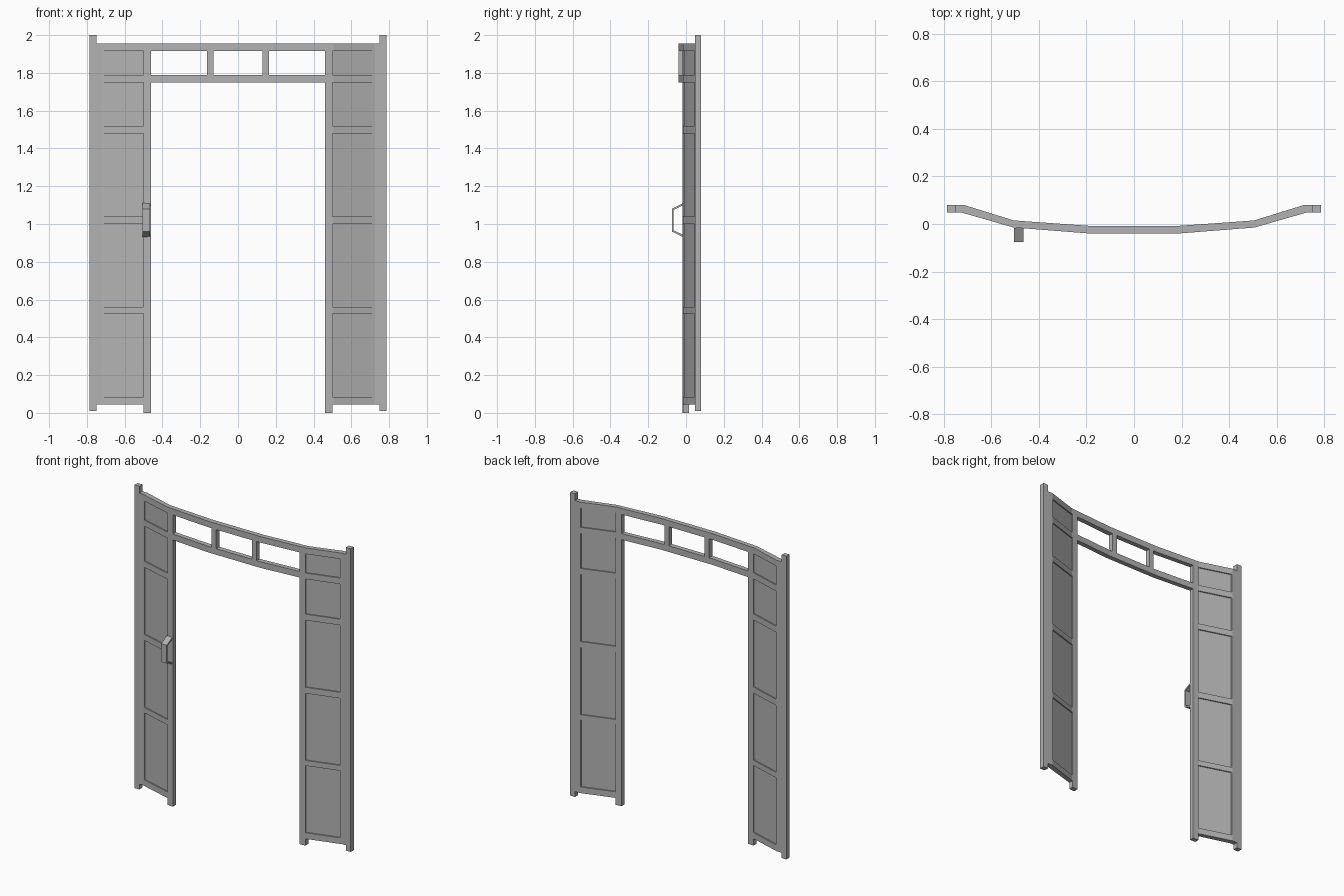
import bpy, bmesh

cube = bpy.data.objects.get("Cube")
if cube:
    bpy.data.objects.remove(cube, do_unlink=True)

grey = bpy.data.materials.new("painted_grey")
grey.use_nodes = True
COLOUR = (0.45, 0.45, 0.45, 1)
grey.diffuse_color = COLOUR
grey.node_tree.nodes["Principled BSDF"].inputs["Base Color"].default_value = COLOUR

# Bowed plan of the doorway, half of each side
FRONT = [(0, -.04), (.185, -.04), (.505, -.015), (.725, .048), (.785, .048)]
BACK = [(0, -.008), (.185, -.008), (.505, .015), (.715, .08), (.785, .08)]
KINKS = [.185, .505, .715, .725]


def depth(path, x):
    x = abs(x)
    for (xa, ya), (xb, yb) in zip(path, path[1:]):
        if x <= xb + 1e-6:
            return ya + (yb - ya) * (x - xa) / (xb - xa)
    return path[-1][1]


def add_object(name, bm):
    bmesh.ops.recalc_face_normals(bm, faces=bm.faces)
    mesh = bpy.data.meshes.new(name)
    bm.to_mesh(mesh)
    bm.free()
    mesh.materials.append(grey)
    obj = bpy.data.objects.new(name, mesh)
    bpy.context.collection.objects.link(obj)
    return obj


def bowed_lattice(name, xs, zs, solid, inset=0):
    """Grid of solid and open cells that follows the bowed plan."""
    xs, zs = sorted(set(xs)), sorted(set(zs))
    bm = bmesh.new()
    cache = {}

    def vert(i, j, side):
        if (i, j, side) not in cache:
            y = depth(BACK, xs[i]) - inset if side else depth(FRONT, xs[i]) + inset
            cache[i, j, side] = bm.verts.new((xs[i], y, zs[j]))
        return cache[i, j, side]

    def filled(i, j):
        inside = 0 <= i < len(xs) - 1 and 0 <= j < len(zs) - 1
        return inside and solid(abs(xs[i] + xs[i + 1]) / 2, (zs[j] + zs[j + 1]) / 2)

    for i in range(len(xs) - 1):
        for j in range(len(zs) - 1):
            if not filled(i, j):
                continue
            ring = [(i, j), (i + 1, j), (i + 1, j + 1), (i, j + 1)]
            for side in (0, 1):
                bm.faces.new([vert(*c, side) for c in ring])
            around = [(i, j - 1), (i + 1, j), (i, j + 1), (i - 1, j)]
            for k, cell in enumerate(around):
                if not filled(*cell):
                    a, b = ring[k], ring[(k + 1) % 4]
                    bm.faces.new([vert(*a, 0), vert(*b, 0), vert(*b, 1), vert(*a, 1)])
    # Merge the coplanar cells into clean large faces
    bmesh.ops.recalc_face_normals(bm, faces=bm.faces)
    bmesh.ops.dissolve_limit(bm, angle_limit=.01, verts=bm.verts, edges=bm.edges)
    return add_object(name, bm)


RAILS = [(.045, .085), (.525, .56), (1.0, 1.04), (1.48, 1.52), (1.75, 1.79), (1.915, 1.955)]
STILE = (.46, .50)
POST = (.75, .785)
PANEL_EDGE = .71
MULLION = (.13, .163)


def frame_solid(x, z):
    if x > POST[0]:
        return z > .01
    if z > RAILS[-1][1]:
        return False
    if STILE[0] < x < STILE[1]:
        return True
    on_rail = any(a < z < b for a, b in RAILS)
    if x > STILE[1]:
        return on_rail or (x > PANEL_EDGE and z > RAILS[0][0])
    if z < RAILS[4][0]:
        return False
    return on_rail or MULLION[0] < x < MULLION[1]


# Posts, stiles, rails and header lattice in one frame
half = [*KINKS, *STILE, *POST, PANEL_EDGE, *MULLION]
levels = [0, .01, 2.0] + [z for rail in RAILS for z in rail]
bowed_lattice("door_frame", [s * x for x in half for s in (-1, 1)], levels, frame_solid)

# Recessed panels between the rails of both side leaves
for side, s in (("left", 1), ("right", -1)):
    for n in range(len(RAILS) - 1):
        bowed_lattice(f"{side}_panel_{n + 1}", [s * STILE[1], s * .505, s * PANEL_EDGE],
                      [RAILS[n][1], RAILS[n + 1][0]], lambda x, z: True, inset=.008)

# Bent strap pull handle on the right leaf
outer = [(-.016, 1.11), (-.075, 1.08), (-.075, .96), (-.016, .932)]
inner = [(-.016, 1.099), (-.067, 1.073), (-.067, .967), (-.016, .943)]
bm = bmesh.new()
for k in range(3):
    quad = [outer[k], outer[k + 1], inner[k + 1], inner[k]]
    bm.faces.new([bm.verts.new((-.505, y, z)) for y, z in quad])
bmesh.ops.remove_doubles(bm, verts=bm.verts, dist=1e-5)
swept = bmesh.ops.extrude_face_region(bm, geom=bm.faces[:])["geom"]
bmesh.ops.translate(bm, vec=(.04, 0, 0), verts=[v for v in swept if isinstance(v, bmesh.types.BMVert)])
add_object("pull_handle", bm)
